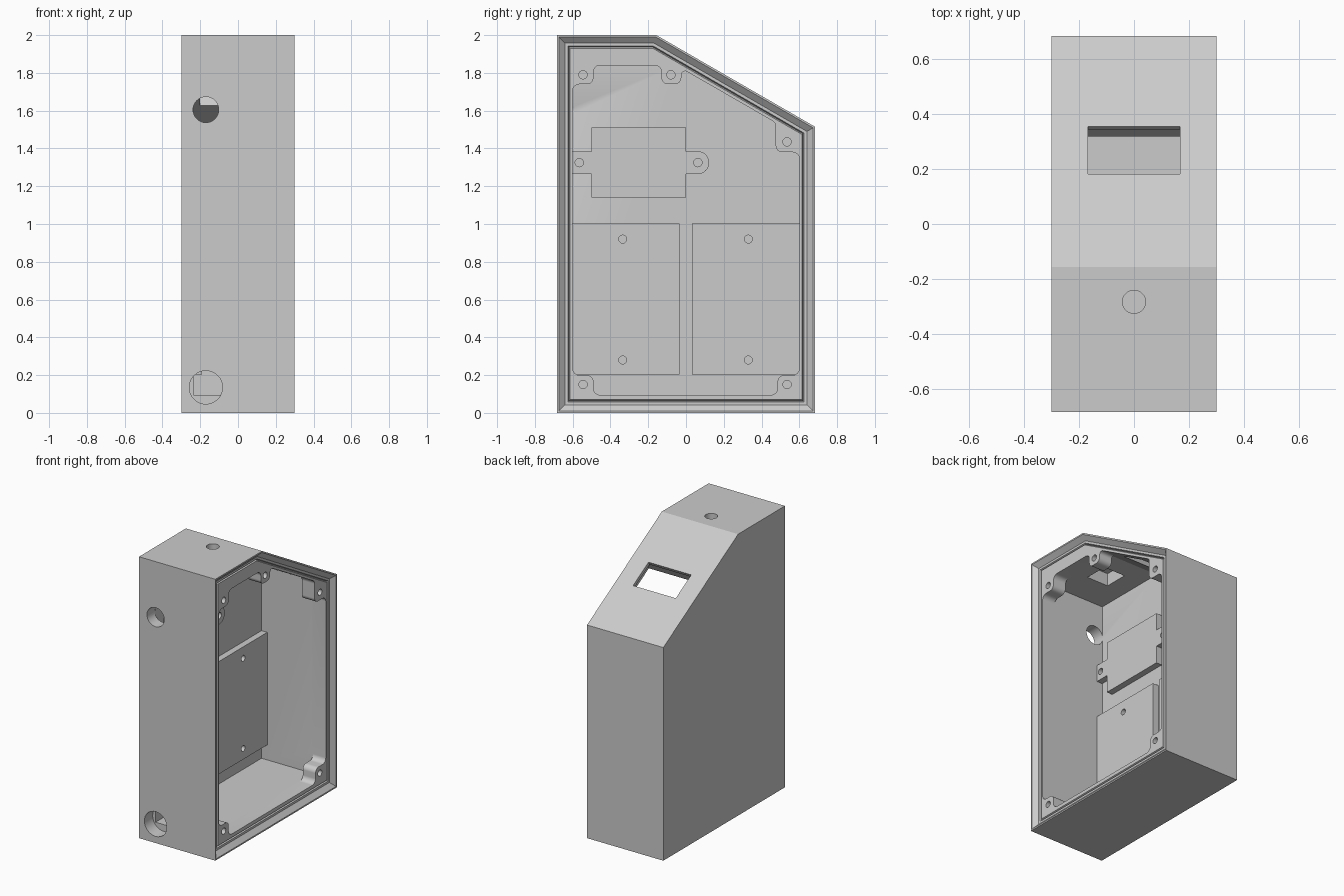
import bpy, bmesh, math
from mathutils import Matrix, Vector

cube = bpy.data.objects.get("Cube")
if cube:
    bpy.data.objects.remove(cube, do_unlink=True)

grey = bpy.data.materials.new("plain_grey")
grey.use_nodes = True
GREY = (0.6, 0.6, 0.6, 1)
grey.diffuse_color = GREY
grey.node_tree.nodes["Principled BSDF"].inputs["Base Color"].default_value = GREY

SLOPE = math.radians(30)


def finish(name, bm):
    bmesh.ops.recalc_face_normals(bm, faces=bm.faces)
    mesh = bpy.data.meshes.new(name)
    bm.to_mesh(mesh)
    bm.free()
    mesh.materials.append(grey)
    ob = bpy.data.objects.new(name, mesh)
    bpy.context.collection.objects.link(ob)
    return ob


def loft(name, rings, closed=False):
    """Join matching (x, outline) rings, capped or closed into a loop."""
    bm = bmesh.new()
    rows = [[bm.verts.new((x, y, z)) for y, z in pts] for x, pts in rings]
    pairs = list(zip(rows, rows[1:]))
    if closed:
        pairs.append((rows[-1], rows[0]))
    else:
        bm.faces.new(rows[0])
        bm.faces.new(rows[-1])
    for a, b in pairs:
        for i in range(len(a)):
            j = (i + 1) % len(a)
            bm.faces.new((a[i], a[j], b[j], b[i]))
    return finish(name, bm)


def rounded(pts, radius, only=None):
    """Replace outline corners with arcs."""
    out = []
    for i, p in enumerate(pts):
        p = Vector(p)
        if only and i not in only:
            out.append(p)
            continue
        a = (Vector(pts[i - 1]) - p).normalized()
        b = (Vector(pts[(i + 1) % len(pts)]) - p).normalized()
        half = a.angle(b) / 2
        r = min(radius, radius * math.tan(half))
        centre = p + (a + b).normalized() * (r / math.sin(half))
        start = p + a * (r / math.tan(half)) - centre
        end = p + b * (r / math.tan(half)) - centre
        for k in range(9):
            out.append(centre + start.lerp(end, k / 8).normalized() * r)
    return out


def inset(pts, d):
    """Offset a counter-clockwise outline inwards."""
    out = []
    for i, p in enumerate(pts):
        p = Vector(p)
        a = (p - Vector(pts[i - 1])).normalized()
        b = (Vector(pts[(i + 1) % len(pts)]) - p).normalized()
        na, nb = Vector((-a.y, a.x)), Vector((-b.y, b.x))
        out.append(p + (na + nb) * d / (1 + na.dot(nb)))
    return out


def box(name, centre, size, tilt=0.0):
    bm = bmesh.new()
    m = Matrix.Translation(centre) @ Matrix.Rotation(tilt, 4, 'X') @ Matrix.Diagonal((*size, 1))
    bmesh.ops.create_cube(bm, size=1, matrix=m)
    return finish(name, bm)


def rod(centre, radius, length, axis):
    bm = bmesh.new()
    turn = Vector((0, 0, 1)).rotation_difference(Vector(axis)).to_matrix().to_4x4()
    bmesh.ops.create_cone(bm, cap_ends=True, segments=32, radius1=radius, radius2=radius,
                          depth=length, matrix=Matrix.Translation(centre) @ turn)
    return finish("drill", bm)


def cut(ob, cutter):
    cutter.hide_render = True
    mod = ob.modifiers.new("cut", 'BOOLEAN')
    mod.operation, mod.solver, mod.object = 'DIFFERENCE', 'EXACT', cutter
    bpy.context.view_layer.objects.active = ob
    bpy.ops.object.modifier_apply(modifier=mod.name)
    bpy.data.objects.remove(cutter, do_unlink=True)


# Outer housing with sloped top
outer = [(-.683, 0), (.683, 0), (.683, 1.515), (-.157, 2), (-.683, 2)]
housing = loft("housing", [(-.3, outer), (.3, outer)])

# Bevelled lid seat and sealing groove on the open side
cut(housing, loft("seat", [(.27, inset(outer, .043)), (.304, inset(outer, .0055))]))
cut(housing, loft("groove", [(.272, inset(outer, .057)), (.258, inset(outer, .064)),
                             (.272, inset(outer, .071))], closed=True))

# Main cavity, behind an opening whose outline leaves five screw bosses
cavity = [(-.6, .095), (.6, .095), (.6, 1.464), (-.052, 1.84), (-.6, 1.84)]
cut(housing, loft("cavity", [(-.235, cavity), (.17, cavity)]))
opening = [(-.6, .2), (-.49, .2), (-.49, .095), (.485, .095), (.485, .2), (.6, .2),
           (.6, 1.38), (.475, 1.38), (.475, 1.536), (-.025, 1.824), (-.025, 1.74),
           (-.13, 1.74), (-.13, 1.84), (-.49, 1.84), (-.49, 1.74), (-.6, 1.74)]
opening = rounded(opening, .035)
cut(housing, loft("opening", [(.16, opening), (.32, opening)]))
for y, z in [(-.545, 1.79), (-.08, 1.79), (.535, 1.435), (.535, .15), (-.545, .15)]:
    cut(housing, rod((.25, y, z), .022, .14, (1, 0, 0)))

# Cable holes in the front wall
cut(housing, rod((-.17, -.67, 1.605), .068, .16, (0, 1, 0)))
cut(housing, rod((-.17, -.67, .135), .088, .16, (0, 1, 0)))

# Button hole in the top with a square pocket beneath
cut(housing, box("pocket", (0, -.283, 1.87), (.17, .17, .12)))
cut(housing, rod((0, -.283, 1.95), .042, .2, (0, 0, 1)))

# Display window in the slope with a wider pocket behind
normal = Vector((0, math.sin(SLOPE), math.cos(SLOPE)))
middle = Vector((0, .268, 1.755))
cut(housing, box("window", middle, (.336, .2, .2), -SLOPE))
cut(housing, box("display", middle - normal * .08, (.4, .215, .11), -SLOPE))

# Two lower mounting plates
parts = [housing]
for name, y0, y1, hole in [("front_plate", -.602, -.035, -.335), ("back_plate", .032, .602, .33)]:
    plate = box(name, (-.215, (y0 + y1) / 2, .602), (.05, y1 - y0, .8))
    for z in (.28, .92):
        cut(plate, rod((-.19, hole, z), .021, .07, (1, 0, 0)))
    parts.append(plate)

# Upper bracket with two screw ears
ears = [(-.5, 1.14), (0, 1.14), (0, 1.265), (.122, 1.265), (.122, 1.385), (0, 1.385),
        (0, 1.51), (-.5, 1.51), (-.5, 1.385), (-.6, 1.385), (-.6, 1.265), (-.5, 1.265)]
ears = rounded(ears, .058, only=(3, 4))
bracket = loft("bracket", [(-.24, ears), (-.19, ears)])
for y in (-.565, .063):
    cut(bracket, rod((-.19, y, 1.325), .022, .07, (1, 0, 0)))
parts.append(bracket)

# Smooth the round walls, keep edges crisp
for ob in bpy.context.selected_objects:
    ob.select_set(False)
for ob in parts:
    ob.select_set(True)
bpy.context.view_layer.objects.active = housing
bpy.ops.object.shade_smooth_by_angle(angle=math.radians(25))
